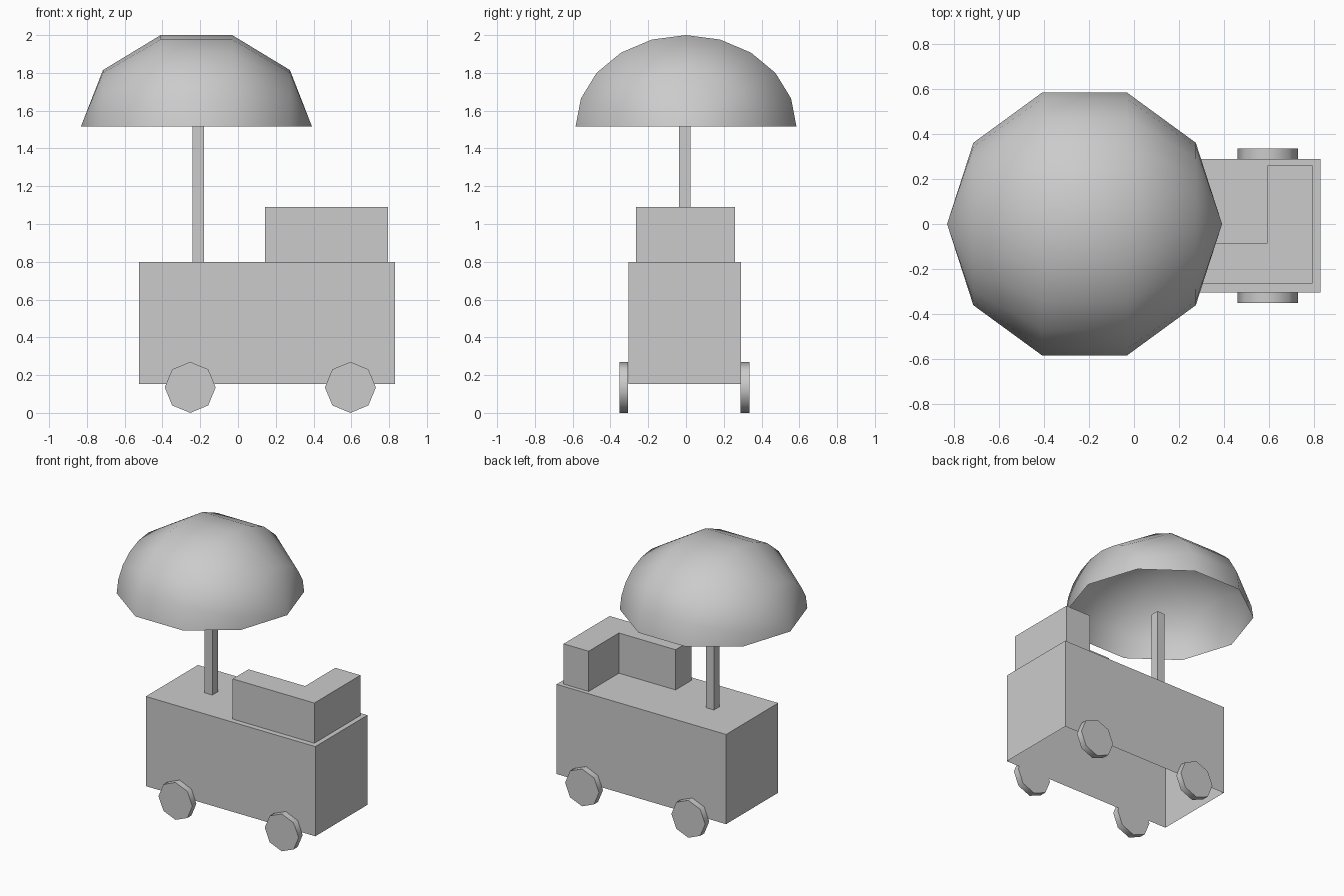
import bpy, bmesh, math
from mathutils import Matrix

if "Cube" in bpy.data.objects:
    bpy.data.objects.remove(bpy.data.objects["Cube"])


def finish(name, bm, smooth=False):
    """Turn a bmesh into a named object, optionally smooth with sharp corners."""
    bmesh.ops.recalc_face_normals(bm, faces=bm.faces)
    mesh = bpy.data.meshes.new(name)
    bm.to_mesh(mesh)
    bm.free()
    obj = bpy.data.objects.new(name, mesh)
    bpy.context.collection.objects.link(obj)
    if smooth:
        bpy.ops.object.select_all(action='DESELECT')
        obj.select_set(True)
        bpy.context.view_layer.objects.active = obj
        bpy.ops.object.shade_smooth_by_angle(angle=math.radians(50))
    return obj


def prism(name, outline, z0, z1):
    """Extrude a floor outline upward, leaving the underside open."""
    bm = bmesh.new()
    base = bm.faces.new([bm.verts.new((x, y, z0)) for x, y in outline])
    top = bmesh.ops.extrude_face_region(bm, geom=[base], use_keep_orig=True)["geom"]
    bmesh.ops.translate(bm, vec=(0, 0, z1 - z0),
                        verts=[g for g in top if isinstance(g, bmesh.types.BMVert)])
    bmesh.ops.delete(bm, geom=[base], context='FACES_ONLY')
    return finish(name, bm)


def rect(x0, x1, y0, y1):
    return [(x0, y0), (x1, y0), (x1, y1), (x0, y1)]


# Cart body, open underneath
prism("cart_body", rect(-0.523, 0.83, -0.304, 0.29), 0.153, 0.80)

# L-shaped counter on top
prism("counter", [(0.143, -0.265), (0.795, -0.265), (0.795, 0.26),
                  (0.595, 0.26), (0.595, -0.085), (0.143, -0.085)], 0.80, 1.09)

# Square parasol pole
prism("parasol_pole", rect(-0.241, -0.179, -0.037, 0.025), 0.80, 1.515)

# Parasol canopy: upper half of a coarse sphere lying on its side
bm = bmesh.new()
bmesh.ops.create_uvsphere(bm, u_segments=20, v_segments=5, radius=1)
bmesh.ops.rotate(bm, verts=bm.verts, matrix=Matrix.Rotation(math.pi / 2, 3, 'Y'))
bmesh.ops.delete(bm, geom=[v for v in bm.verts if v.co.z < -0.001], context='VERTS')
bmesh.ops.scale(bm, verts=bm.verts, vec=(0.612, 0.615, 0.51))
bmesh.ops.translate(bm, verts=bm.verts, vec=(-0.22, 0, 1.515))
finish("parasol_canopy", bm, smooth=True)

# Four octagonal wheels
for end, x in (("left", -0.253), ("right", 0.595)):
    for side, y in (("front", -0.329), ("back", 0.3125)):
        bm = bmesh.new()
        bmesh.ops.create_cone(bm, cap_ends=True, segments=8,
                              radius1=0.135, radius2=0.135, depth=0.046)
        bmesh.ops.rotate(bm, verts=bm.verts,
                         matrix=Matrix.Rotation(math.pi / 2, 3, 'X'))
        bmesh.ops.translate(bm, verts=bm.verts, vec=(x, y, 0.135))
        finish(f"{side}_{end}_wheel", bm, smooth=True)
